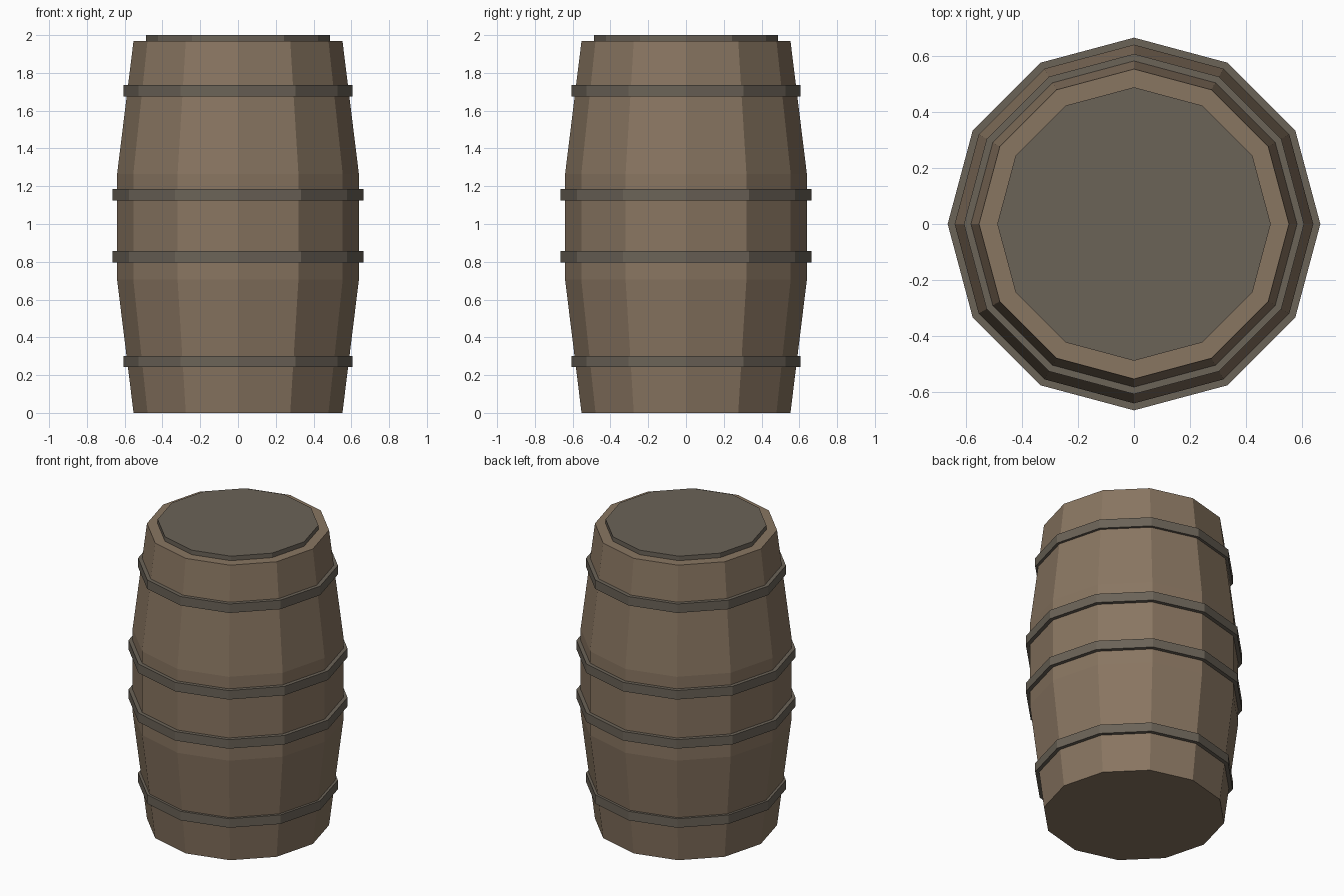
import bpy
import bmesh
from math import cos, sin, tau

SIDES = 12
HEIGHT = 1.97

cube = bpy.data.objects.get("Cube")
if cube:
    bpy.data.objects.remove(cube)


def make_material(name, rgb):
    mat = bpy.data.materials.new(name)
    mat.use_nodes = True
    mat.diffuse_color = (*rgb, 1)
    mat.node_tree.nodes["Principled BSDF"].inputs["Base Color"].default_value = (*rgb, 1)
    return mat


wood = make_material("brown wood", (0.25, 0.18, 0.12))
iron = make_material("grey iron", (0.147, 0.125, 0.097))


def lathe(name, profile, mat, closed=False):
    """Spin (radius, z) points round the z axis, capping the ends unless closed."""
    bm = bmesh.new()
    rings = [[bm.verts.new((r * cos(tau * i / SIDES), r * sin(tau * i / SIDES), z))
              for i in range(SIDES)] for r, z in profile]
    pairs = list(zip(rings, rings[1:]))
    if closed:
        pairs.append((rings[-1], rings[0]))
    else:
        bm.faces.new(rings[0][::-1])
        bm.faces.new(rings[-1])
    for low, high in pairs:
        for i in range(SIDES):
            j = (i + 1) % SIDES
            bm.faces.new((low[i], low[j], high[j], high[i]))
    bmesh.ops.recalc_face_normals(bm, faces=bm.faces)
    mesh = bpy.data.meshes.new(name)
    bm.to_mesh(mesh)
    bm.free()
    mesh.materials.append(mat)
    obj = bpy.data.objects.new(name, mesh)
    bpy.context.collection.objects.link(obj)
    return obj


# Bulging wooden body with a straight middle
lathe("barrel_body", [(0.553, 0), (0.64, 0.705), (0.64, 1.265), (0.553, HEIGHT)], wood)

# Raised lid
lathe("lid", [(0.488, HEIGHT - 0.02), (0.488, 2)], iron)

# Four hoops
hoops = {"bottom_hoop": (0.272, 0.607), "lower_middle_hoop": (0.827, 0.665),
         "upper_middle_hoop": (1.155, 0.665), "top_hoop": (1.706, 0.607)}
for name, (z, radius) in hoops.items():
    low, high, inner = z - 0.03, z + 0.03, radius - 0.05
    lathe(name, [(inner, low), (radius, low), (radius, high), (inner, high)], iron, closed=True)
